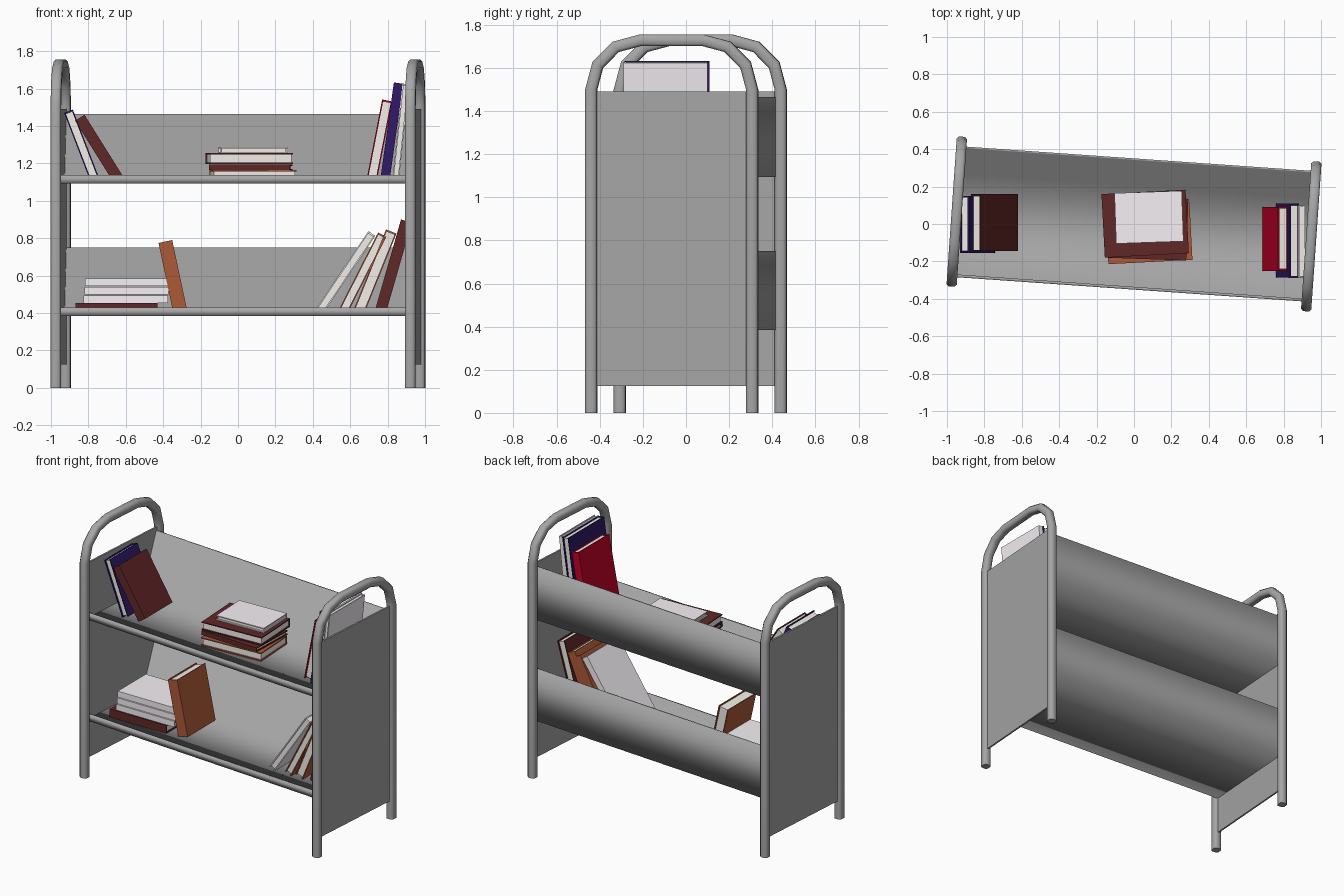
import bpy, bmesh, math
from mathutils import Matrix, Vector

if "Cube" in bpy.data.objects:
    bpy.data.objects.remove(bpy.data.objects["Cube"])

TURN = Matrix.Rotation(math.radians(-4), 4, 'Z')   # whole cart stands slightly turned
COLS = {'red': (.55, .0, .02, 1), 'maroon': (.12, .02, .02, 1), 'orange': (.42, .1, .04, 1),
        'blue': (.03, .01, .14, 1), 'white': (.92, .88, .92, 1), 'page': (.9, .87, .82, 1),
        'steel': (.38, .38, .38, 1)}
MATS = {}
for n, c in COLS.items():
    MATS[n] = bpy.data.materials.new(n)
    MATS[n].diffuse_color = c


def finish(bm, name, matrix=TURN, mats=('steel',), smooth=None):
    bmesh.ops.recalc_face_normals(bm, faces=bm.faces)
    me = bpy.data.meshes.new(name)
    bm.to_mesh(me)
    bm.free()
    for m in mats:
        me.materials.append(MATS[m])
    ob = bpy.data.objects.new(name, me)
    bpy.context.collection.objects.link(ob)
    ob.matrix_world = matrix
    if smooth:
        bpy.ops.object.select_all(action='DESELECT')
        ob.select_set(True)
        bpy.context.view_layer.objects.active = ob
        bpy.ops.object.shade_smooth_by_angle(angle=math.radians(smooth))
    return ob


def box(bm, lo, hi, mat=0):
    vs = bmesh.ops.create_cube(bm, size=1)['verts']
    for v in vs:
        v.co = Vector([lo[i] if v.co[i] < 0 else hi[i] for i in range(3)])
    for f in {f for v in vs for f in v.link_faces}:
        f.material_index = mat


# End frames: chamfered square tube swept along an arched path
def end_frame(name, u):
    V, R, top = .374, .228, 1.728
    path = [(-V, 0, 0)]
    for k in range(4):
        a = math.radians(30 * k)
        path.append((-V + R - R * math.cos(a), top - R + R * math.sin(a), a))
    path += [(-v, z, math.pi - a) for v, z, a in reversed(path)]
    h, c = .0275, .016
    sec = [(h, c), (c, h), (-c, h), (-h, c), (-h, -c), (-c, -h), (c, -h), (h, -c)]
    bm = bmesh.new()
    rings = []
    for v, z, a in path:
        # outward normal of the path lies at angle a from -y
        rings.append([bm.verts.new((u + p, v - q * math.cos(a), z + q * math.sin(a)))
                      for p, q in sec])
    for A, B in zip(rings, rings[1:]):
        for i in range(8):
            j = (i + 1) % 8
            bm.faces.new((A[i], A[j], B[j], B[i]))
    bm.faces.new(rings[0])
    bm.faces.new(rings[-1])
    finish(bm, name, smooth=50)


for side, s in (('left', -1), ('right', 1)):
    end_frame(side + '_end_frame', .95 * s)
    bm = bmesh.new()
    box(bm, (.95 * s - .006, -.365, .125), (.95 * s + .006, .365, 1.49))
    finish(bm, side + '_end_panel')


# Shelves: floor, raised front lip and sloped back, softly shaded; ends are hidden by the panels
def shelf(name, z, top):
    prof = [(-.35, z), (.35, z), (.35, top), (.34, top), (.205, z + .012),
            (-.335, z + .012), (-.335, z + .045), (-.35, z + .045)]
    bm = bmesh.new()
    rows = [[bm.verts.new((u, v, w)) for v, w in prof] for u in (-.945, .945)]
    for i in range(8):
        j = (i + 1) % 8
        bm.faces.new((rows[0][i], rows[0][j], rows[1][j], rows[1][i]))
    finish(bm, name, smooth=180)


shelf('upper_shelf', 1.093, 1.465)
shelf('lower_shelf', .385, .75)


# Book: two boards, a spine and a page block; lean in degrees about its lower corner (90 = lying)
def book(name, x, z, t, h, y0, y1, lean, col, spine=1, yaw=0):
    a, b = (-t, 0) if lean > 0 else (0, t)
    c, d, m = .007, (y1 - y0) / 2, (y0 + y1) / 2
    bm = bmesh.new()
    box(bm, (a, -d, 0), (a + c, d, h))
    box(bm, (b - c, -d, 0), (b, d, h))
    e = spine * d
    box(bm, (a, min(e, e - spine * c), 0), (b, max(e, e - spine * c), h))
    lo, hi = (-d + .01, d - c) if spine > 0 else (-d + c, d - .01)
    box(bm, (a + c, lo, .008), (b - c, hi, h - .008), 1)
    mw = (Matrix.Translation((x, m, z)) @ Matrix.Rotation(math.radians(yaw), 4, 'Z')
          @ Matrix.Rotation(math.radians(lean), 4, 'Y'))
    finish(bm, name, mw, (col, 'page'))


U, L = 1.106, .398   # shelf floor heights
# Upper shelf, left pair
book('upper_left_book_1', -.79, U, .05, .39, -.155, .15, -21, 'blue')
book('upper_left_book_2', -.67, U, .06, .38, -.145, .16, -32, 'maroon', -1)
# Upper shelf, middle stack
book('stack_book_1', -.145, U, .058, .45, -.215, .095, 90, 'orange', 1, 3)
book('stack_book_2', -.15, U + .058, .03, .435, -.18, .15, 90, 'maroon', -1, -2)
book('stack_book_3', -.165, U + .092, .057, .45, -.18, .16, 90, 'maroon', 1, 3)
book('stack_book_4', -.1, U + .149, .033, .36, -.105, .165, 90, 'white', 1, 2)
# Upper shelf, right group
book('upper_right_book_1', .742, U, .055, .433, -.25, .09, 11, 'red')
book('upper_right_book_2', .81, U, .05, .525, -.285, .11, 8, 'blue', -1)
book('upper_right_book_3', .86, U, .035, .52, -.29, .10, 6, 'white')
# Lower shelf, left pile
book('pile_book_1', -.87, L, .056, .44, -.18, .15, 90, 'maroon', -1)
for i in range(3):
    book('pile_book_%d' % (i + 2), -.825 + .003 * i, L + .056 + .045 * i, .041, .45,
         -.17 + .004 * i, .15, 90, 'white', -1)
book('pile_leaning_book', -.345, L, .075, .385, -.17, .14, -12, 'orange', -1)
# Lower shelf, right leaning group
book('lower_right_book_1', .455, L, .045, .50, -.25, .10, 34, 'white')
book('lower_right_book_2', .585, L, .05, .46, -.25, .10, 27, 'orange')
book('lower_right_book_3', .675, L, .06, .46, -.25, .10, 22, 'orange')
book('lower_right_book_4', .79, L, .06, .505, -.25, .10, 16, 'maroon', -1)

for m in bpy.data.materials:
    if m.users and not m.is_grease_pencil:
        m.use_nodes = True
        m.node_tree.nodes["Principled BSDF"].inputs["Base Color"].default_value = m.diffuse_color
